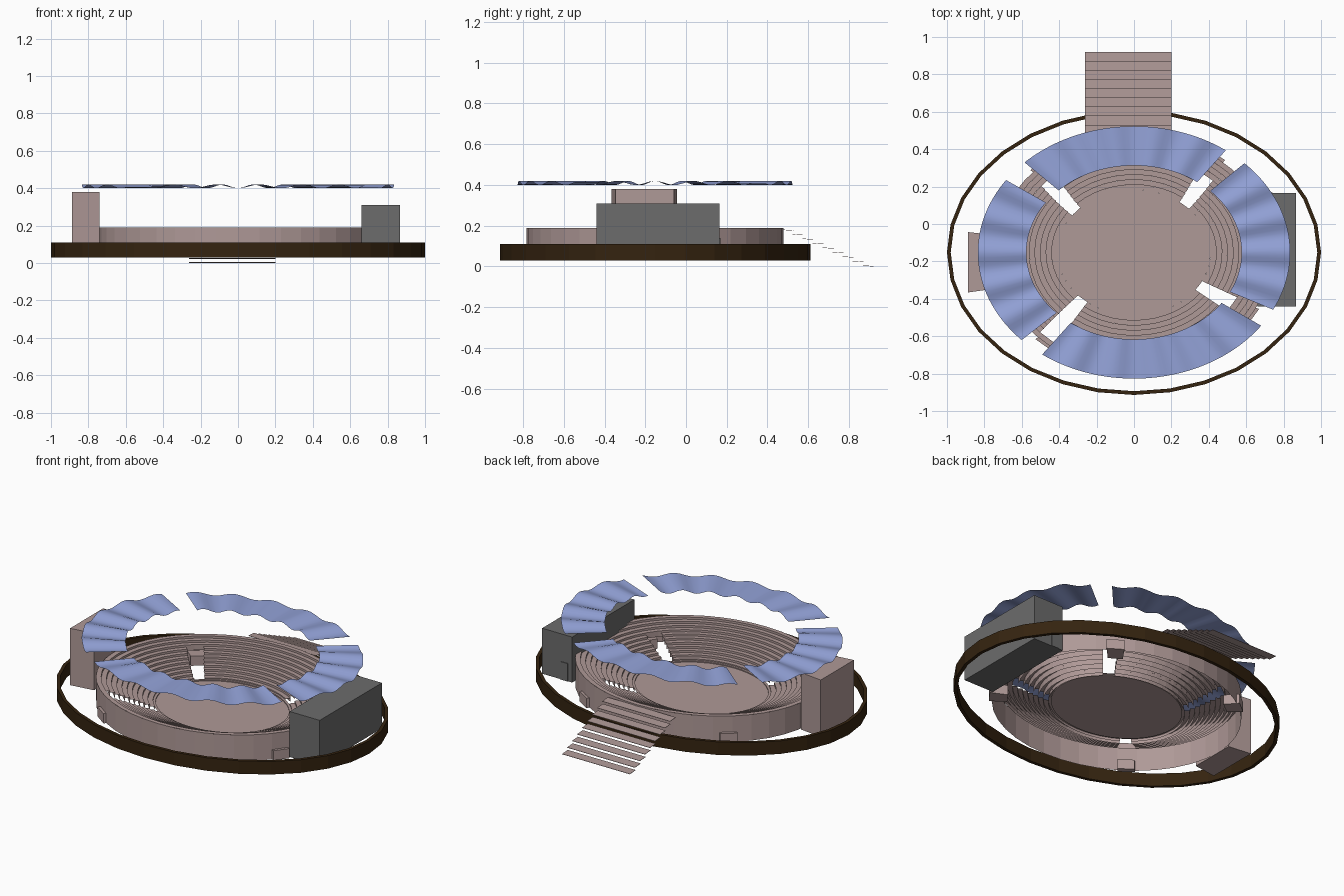
import bpy, bmesh, math
from mathutils import Vector

if "Cube" in bpy.data.objects:
    bpy.data.objects.remove(bpy.data.objects["Cube"])

CY = -0.152          # centre of the arena along y


def material(name, rgb):
    m = bpy.data.materials.new(name)
    m.use_nodes = True
    m.diffuse_color = (*rgb, 1)
    m.node_tree.nodes["Principled BSDF"].inputs["Base Color"].default_value = (*rgb, 1)
    return m


stone = material("pinkish stone", (0.43, 0.32, 0.31))
grey = material("grey", (0.15, 0.15, 0.15))
brown = material("dark brown", (0.035, 0.017, 0.005))
blue = material("canopy blue", (0.29, 0.36, 0.68))


def finish(bm, name, mat, smooth=None):
    bmesh.ops.remove_doubles(bm, verts=bm.verts, dist=0.0001)
    me = bpy.data.meshes.new(name)
    bm.to_mesh(me)
    bm.free()
    ob = bpy.data.objects.new(name, me)
    bpy.context.collection.objects.link(ob)
    me.materials.append(mat)
    if smooth:
        bpy.ops.object.select_all(action='DESELECT')
        ob.select_set(True)
        bpy.context.view_layer.objects.active = ob
        bpy.ops.object.shade_smooth_by_angle(angle=math.radians(smooth))
    return ob


def bowl_ry(r):
    return 0.894 * r - 0.0315


def point(r, deg, z, ry=bowl_ry):
    a = math.radians(deg)
    return Vector((r * math.cos(a), CY + ry(r) * math.sin(a), z))


def strip(bm, profile, a0, a1, step=7.5, ry=bowl_ry, wave=None):
    """Sweep an (r, z) profile round part of an ellipse."""
    n = max(1, round((a1 - a0) / step))
    rows = []
    for i in range(n + 1):
        a = a0 + (a1 - a0) * i / n
        dz = wave(a) if wave else 0
        rows.append([bm.verts.new(point(r, a, z + dz, ry)) for r, z in profile])
    for p, q in zip(rows, rows[1:]):
        for j in range(len(profile) - 1):
            bm.faces.new((p[j], p[j + 1], q[j + 1], q[j]))


def prism(name, corners, z0, z1, mat):
    bm = bmesh.new()
    base = bm.faces.new([bm.verts.new((x, y, z0)) for x, y in corners])
    top = bmesh.ops.extrude_face_region(bm, geom=[base])["geom"]
    verts = [v for v in top if isinstance(v, bmesh.types.BMVert)]
    bmesh.ops.translate(bm, verts=verts, vec=(0, 0, z1 - z0))
    bmesh.ops.recalc_face_normals(bm, faces=bm.faces)
    return finish(bm, name, mat)


def rect(x0, x1, y0, y1):
    return [(x0, y0), (x1, y0), (x1, y1), (x0, y1)]


# Perimeter fence: a thin elliptical band
bm = bmesh.new()
strip(bm, [(0.98, 0.03), (1, 0.03), (1, 0.11), (0.98, 0.11), (0.98, 0.03)],
      0, 360, 11.25, lambda r: r - 0.238)
finish(bm, "perimeter_fence", brown)

# Arena floor with a low kerb
bm = bmesh.new()
bm.faces.new([bm.verts.new(point(0.395, a * 7.5, 0.05)) for a in range(48)])
strip(bm, [(0.41, 0.056), (0.395, 0.056), (0.395, 0.05)], 0, 360)
finish(bm, "arena_floor", stone)

# Passages through the seating: inner angle, outer angle, outer radius
PASSAGES = [(49, 54, 0.62), (139, 133, 0.64), (228, 230, 0.70), (328, 328, 0.63)]
HALF = 4.7
ROWS, R0, R1, Z0, Z1 = 11, 0.41, 0.74, 0.05, 0.19
PITCH, RISE = (R1 - R0) / ROWS, (Z1 - Z0) / ROWS

# Terraced seating rows, interrupted by the passages
bm = bmesh.new()
for i in range(ROWS):
    r, z = R0 + i * PITCH, Z0 + (i + 1) * RISE
    t = i / ROWS
    gaps = [a + (b - a) * t for a, b, limit in PASSAGES if r + PITCH / 2 < limit]
    profile = [(r + PITCH, z), (r, z), (r, max(z - 0.035, 0.04))]
    if not gaps:
        strip(bm, profile, 0, 360)
    for g, h in zip(gaps, gaps[1:] + [gaps[0] + 360] if gaps else []):
        strip(bm, profile, g + HALF, h - HALF)
finish(bm, "seating_rows", stone)

# Outer wall of the bowl
bm = bmesh.new()
strip(bm, [(R1, 0.03), (R1, Z1)], 0, 360, 9)
finish(bm, "outer_wall", stone)

# Gate blocks where the passages leave the bowl
for i, (_, a, limit) in enumerate(PASSAGES):
    corners = [point(r, a + s * 4, 0).xy for r, s in
               ((limit + 0.02, -1), (0.757, -1), (0.757, 1), (limit + 0.02, 1))]
    prism(f"gate_block_{i + 1}", corners, 0.03, 0.09, stone)

# Four wavy canopies floating over the seats
for name, a0, a1 in (("left", -27, 45), ("back", 54, 134.5),
                     ("right", 145, 224), ("front", 234, 324.5)):
    bm = bmesh.new()
    strip(bm, [(0.575, 0.41), (0.835, 0.41)], a0, a1, 2, lambda r: 0.808 * r,
          lambda a: 0.01 * math.cos(math.radians(22 * a)))
    bmesh.ops.recalc_face_normals(bm, faces=bm.faces)
    for f in bm.faces:
        if f.normal.z < 0:
            f.normal_flip()
    finish(bm, f"{name}_canopy", blue, 40)

# Side buildings
prism("right_tower", [(-0.888, -0.366), (-0.74, -0.345), (-0.74, -0.06), (-0.888, -0.043)],
      0.03, 0.38, stone)
prism("left_building", rect(0.66, 0.865, -0.44, 0.165), 0.03, 0.31, grey)
prism("left_building_door", rect(0.69, 0.74, 0.165, 0.169), 0.03, 0.14, grey)

# Rear staircase of floating, slightly sloped treads
for i in range(9):
    y, z = 0.475 + i * 0.0488, 0.181 - i * 0.0219
    tread = prism(f"stair_tread_{i + 1}", rect(-0.262, 0.2, y, y + 0.055), z - 0.002, z, stone)
    for v in tread.data.vertices:
        v.co.z -= (v.co.y - y) * 0.07
